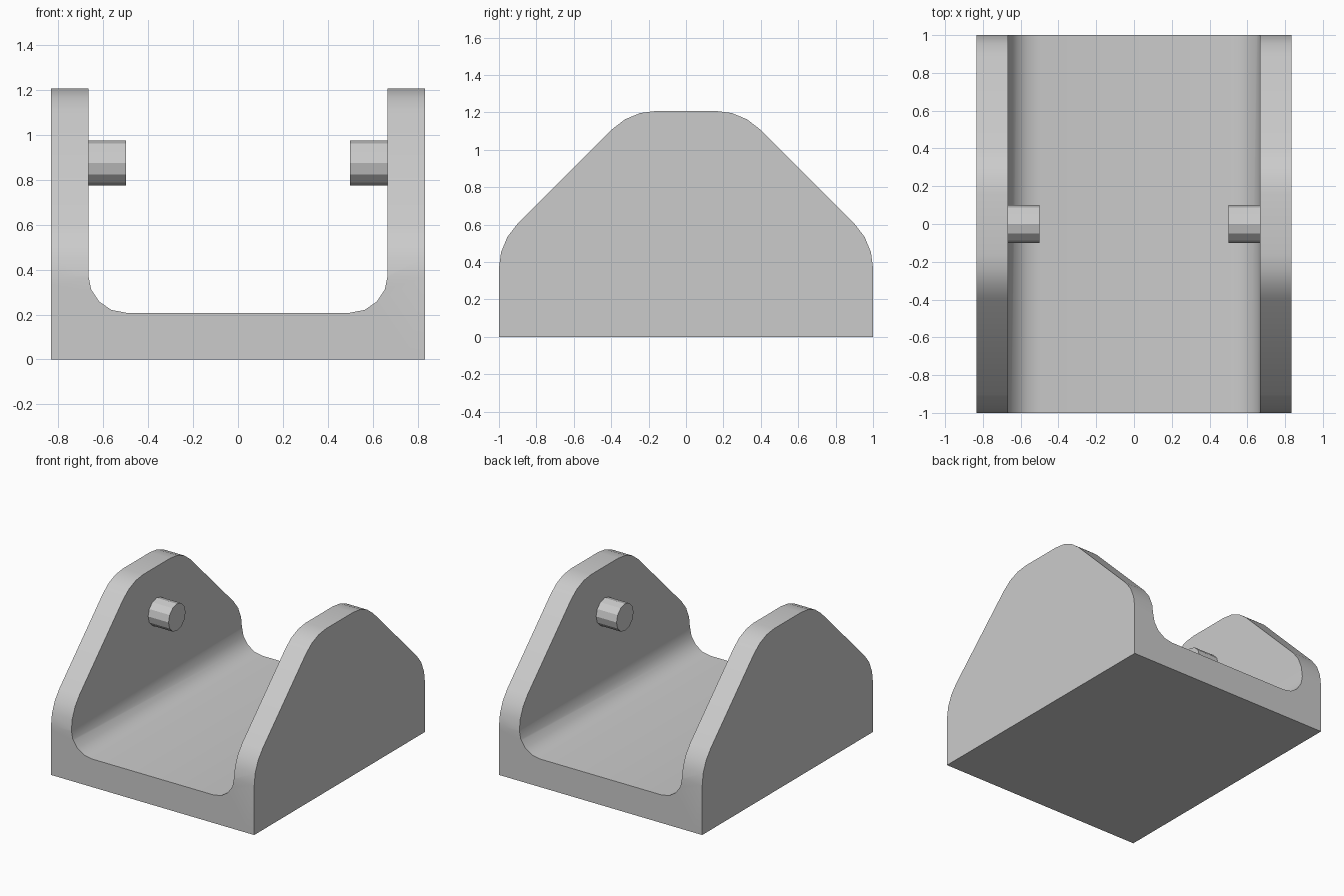
import bpy, bmesh, math
from mathutils import Vector

cube = bpy.data.objects.get("Cube")
if cube:
    bpy.data.objects.remove(cube, do_unlink=True)

grey = bpy.data.materials.new("plain grey")
grey.use_nodes = True
colour = (0.6, 0.6, 0.6, 1)
grey.diffuse_color = colour
grey.node_tree.nodes["Principled BSDF"].inputs["Base Color"].default_value = colour

HALF_WIDTH, INNER, FLOOR, TOP = 0.833, 0.667, 0.208, 1.208


def rounded(corner, before, after, radius, steps):
    """Points of a tangent arc that replaces a corner of a profile."""
    c = Vector(corner)
    u, v = (Vector(before) - c).normalized(), (Vector(after) - c).normalized()
    half = u.angle(v) / 2
    centre = c + (u + v).normalized() * radius / math.sin(half)
    ray = c + u * radius / math.tan(half) - centre
    sweep = math.pi - 2 * half
    return [centre + ray * math.cos(sweep * i / steps) - u * radius * math.sin(sweep * i / steps)
            for i in range(steps + 1)]


def mirrored(half):
    return half + [Vector((-p[0], p[1])) for p in reversed(half)]


def prism(name, profile, place, push):
    bm = bmesh.new()
    face = bm.faces.new([bm.verts.new(place(*p)) for p in profile])
    new = bmesh.ops.extrude_face_region(bm, geom=[face])["geom"]
    bmesh.ops.translate(bm, vec=push, verts=[v for v in new if isinstance(v, bmesh.types.BMVert)])
    bmesh.ops.recalc_face_normals(bm, faces=bm.faces)
    mesh = bpy.data.meshes.new(name)
    bm.to_mesh(mesh)
    bm.free()
    mesh.materials.append(grey)
    obj = bpy.data.objects.new(name, mesh)
    bpy.context.collection.objects.link(obj)
    return obj


def smooth(obj, degrees):
    bpy.ops.object.select_all(action="DESELECT")
    obj.select_set(True)
    bpy.context.view_layer.objects.active = obj
    bpy.ops.object.shade_smooth_by_angle(angle=math.radians(degrees))


# U-shaped channel running front to back
channel = mirrored([Vector((HALF_WIDTH, 0)), Vector((HALF_WIDTH, TOP)), Vector((INNER, TOP))]
                   + rounded((INNER, FLOOR), (INNER, TOP), (0, FLOOR), 0.167, 4))
bracket = prism("bracket", channel, lambda x, z: (x, -1, z), (0, 2, 0))

# Side outline with sloped, rounded shoulders
shoulder, peak = (1, 0.505), (0.297, TOP)
outline = mirrored([Vector((1, 0))] + rounded(shoulder, (1, 0), peak, 0.333, 3)
                   + rounded(peak, shoulder, (0, TOP), 0.333, 3))
cutter = prism("outline_cutter", outline, lambda y, z: (-1, y, z), (2, 0, 0))

# Trim the channel walls to the outline
trim = bracket.modifiers.new("trim", "BOOLEAN")
trim.operation, trim.solver, trim.object = "INTERSECT", "EXACT", cutter
bpy.context.view_layer.objects.active = bracket
bpy.ops.object.modifier_apply(modifier=trim.name)
bpy.data.objects.remove(cutter, do_unlink=True)
smooth(bracket, 28)

# Pivot pins on the inner walls
for name, side in (("left_pin", 1), ("right_pin", -1)):
    bpy.ops.mesh.primitive_cylinder_add(vertices=12, radius=0.1, depth=0.177,
                                        location=(side * 0.5885, 0, 0.875),
                                        rotation=(0, math.pi / 2, 0))
    pin = bpy.context.object
    pin.name = name
    pin.data.materials.append(grey)
    smooth(pin, 25)
